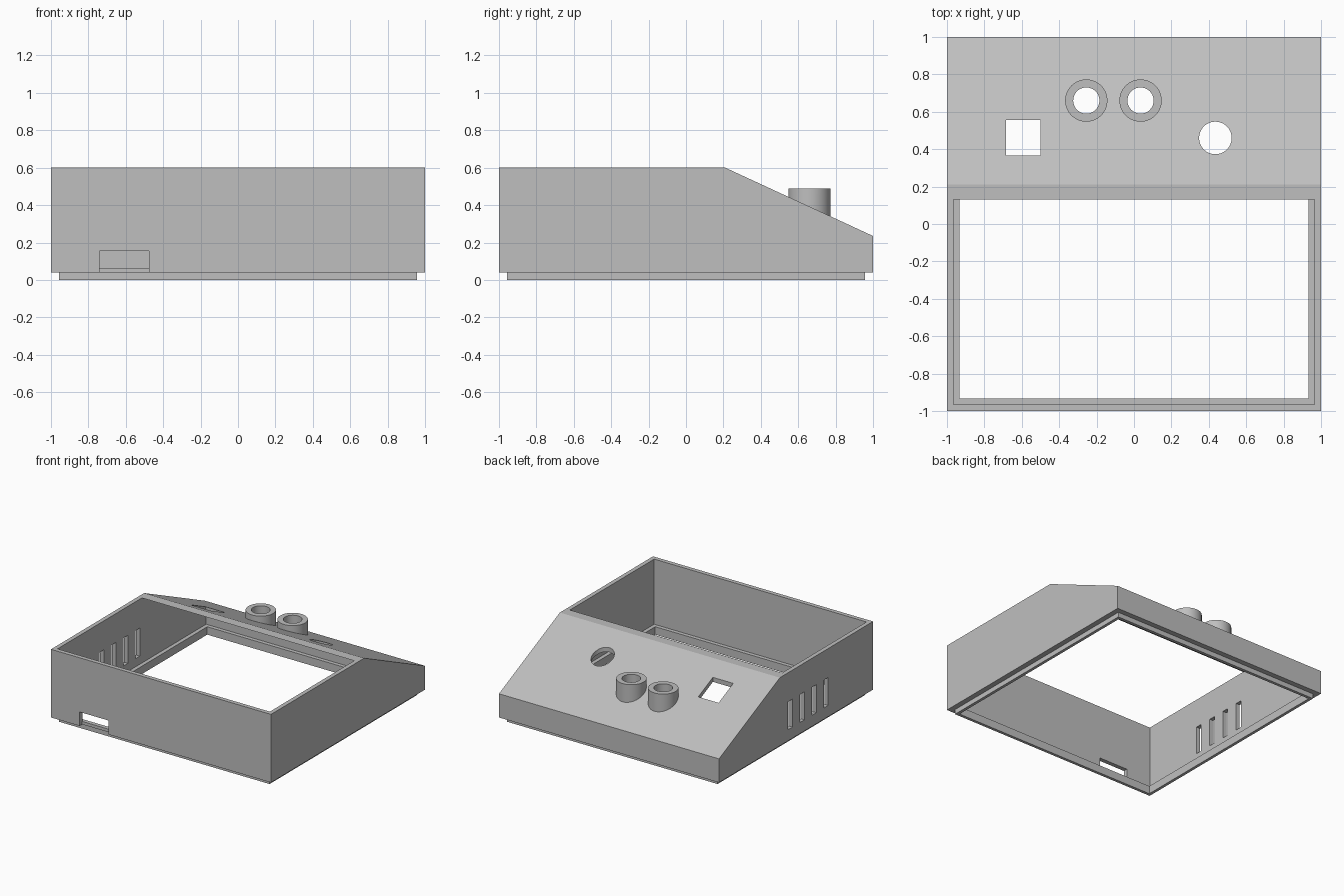
import bpy, bmesh, math

cube = bpy.data.objects.get("Cube")
if cube:
    bpy.data.objects.remove(cube, do_unlink=True)

grey = bpy.data.materials.new("plain grey")
grey.use_nodes = True
colour = (0.52, 0.52, 0.52, 1)
grey.diffuse_color = colour
grey.node_tree.nodes["Principled BSDF"].inputs["Base Color"].default_value = colour


def finish(name, bm):
    bmesh.ops.recalc_face_normals(bm, faces=bm.faces)
    mesh = bpy.data.meshes.new(name)
    bm.to_mesh(mesh)
    bm.free()
    mesh.materials.append(grey)
    ob = bpy.data.objects.new(name, mesh)
    bpy.context.collection.objects.link(ob)
    return ob


def prism(name, profile, half):
    """Extrude a (y, z) profile along x."""
    bm = bmesh.new()
    face = bm.faces.new([bm.verts.new((-half, y, z)) for y, z in profile])
    ext = bmesh.ops.extrude_face_region(bm, geom=[face])["geom"]
    bmesh.ops.translate(bm, vec=(2 * half, 0, 0),
                        verts=[v for v in ext if isinstance(v, bmesh.types.BMVert)])
    return finish(name, bm)


def box(name, x0, x1, y0, y1, z0, z1):
    bm = bmesh.new()
    bmesh.ops.create_cube(bm, size=1)
    for v in bm.verts:
        v.co = (x1 if v.co.x > 0 else x0, y1 if v.co.y > 0 else y0,
                z1 if v.co.z > 0 else z0)
    return finish(name, bm)


def cylinder(name, x, y, r, z0, z1):
    bm = bmesh.new()
    bmesh.ops.create_cone(bm, cap_ends=True, segments=64, radius1=r, radius2=r,
                          depth=z1 - z0)
    bmesh.ops.translate(bm, vec=(x, y, (z0 + z1) / 2), verts=bm.verts)
    return finish(name, bm)


def cut(target, *cutters):
    """Subtract the cutters and bake the result."""
    bpy.context.view_layer.objects.active = target
    for c in cutters:
        mod = target.modifiers.new("cut", 'BOOLEAN')
        mod.operation = 'DIFFERENCE'
        mod.solver = 'EXACT'
        mod.object = c
        bpy.ops.object.modifier_apply(modifier=mod.name)


def square_ring(name, outer, inner, z0, z1):
    ring = box(name, -outer, outer, -outer, outer, z0, z1)
    hole = box("cutter", -inner, inner, -inner, inner, z0 - 0.1, z1 + 0.1)
    cut(ring, hole)
    bpy.data.objects.remove(hole, do_unlink=True)
    return ring


# Sloped housing, open at the top and the bottom
wall = 0.965
slope = (0.6 - 0.235) / 0.79
housing = prism("housing", [(-1, 0.04), (-1, 0.6), (0.21, 0.6), (1, 0.235), (1, 0.04)], 1)
cavity = prism("cavity_cutter", [
    (-wall, -0.1), (-wall, 0.7), (0.13 - 0.1 / slope, 0.7),
    (wall, 0.6 - (wall - 0.13) * slope), (wall, -0.1)], wall)

# Panel openings, cable port and side vents
post_x, post_y = (-0.255, 0.035), 0.66
bores = [cylinder("bore_cutter", x, post_y, 0.07, 0.1, 0.8) for x in post_x]
openings = [
    cylinder("dial_cutter", 0.435, 0.46, 0.087, 0.1, 0.8),
    box("switch_cutter", -0.685, -0.5, 0.365, 0.555, 0.1, 0.8),
    box("port_cutter", -0.74, -0.475, -1.1, -0.95, 0.0, 0.155),
]
openings += [box("vent_cutter", -1.1, -0.9, y - 0.028, y + 0.028, 0.132, 0.362)
             for y in (0.075, -0.08, -0.235, -0.39)]
cut(housing, cavity, *openings, *bores)

# Tubular posts standing on the sloped panel
for side, x, bore in zip(("right", "left"), post_x, bores):
    post = cylinder(side + "_post", x, post_y, 0.113, 0.2, 0.49)
    cut(post, cavity, bore)
    bpy.ops.object.select_all(action='DESELECT')
    post.select_set(True)
    bpy.context.view_layer.objects.active = post
    bpy.ops.object.shade_smooth_by_angle(angle=math.radians(30))

for helper in [cavity, *bores, *openings]:
    bpy.data.objects.remove(helper, do_unlink=True)

# Inset base lip and the ledge that joins it to the walls
square_ring("base_lip", 0.957, 0.933, 0, 0.045)
square_ring("base_ledge", 0.967, 0.933, 0.04, 0.065)
